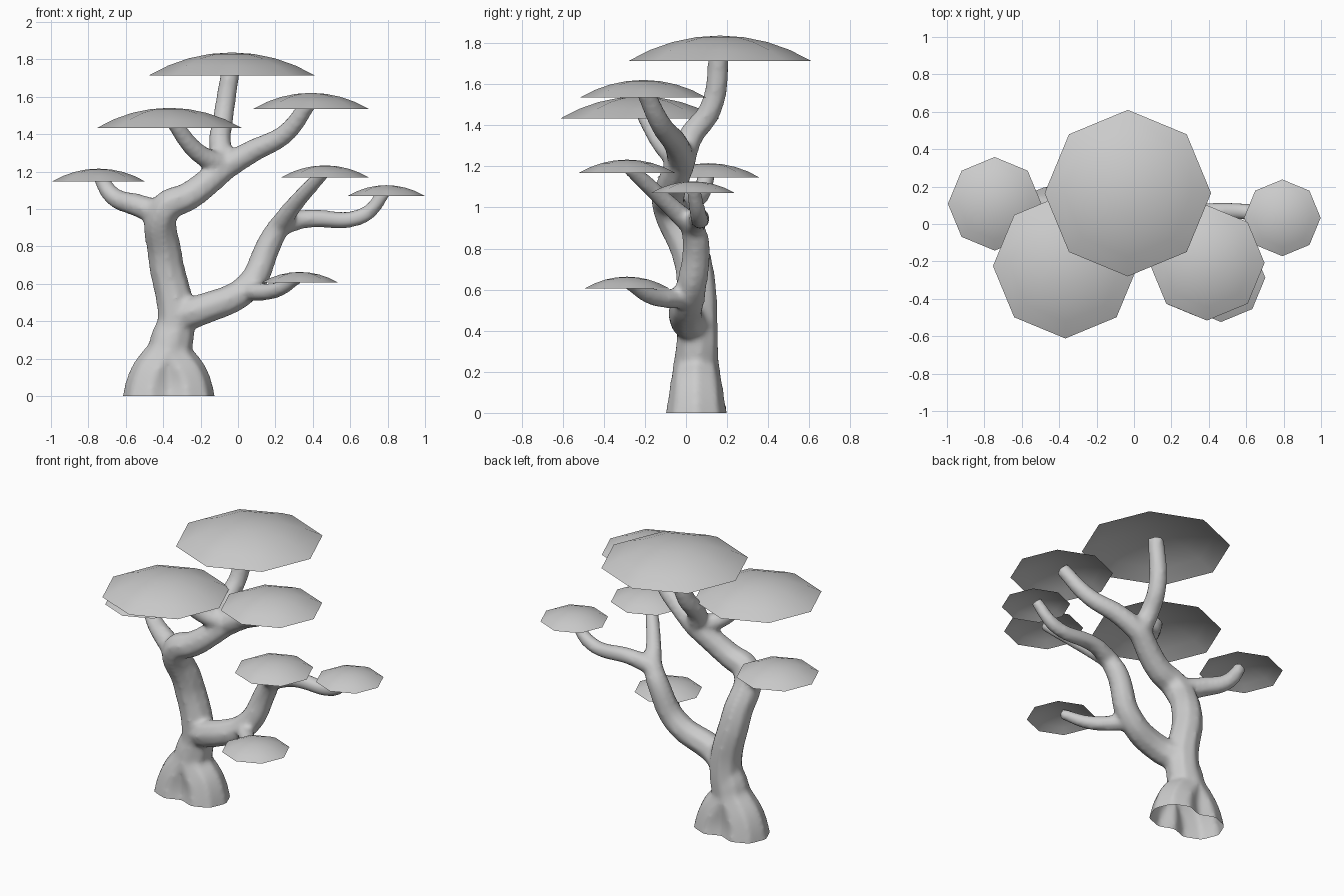
import bpy, bmesh, math
from mathutils import Vector

if "Cube" in bpy.data.objects:
    bpy.data.objects.remove(bpy.data.objects["Cube"])

DOME = .278            # pad height / pad radius
limbs = []             # (points, start radius, end radius)


def limb(points, r0, r1):
    limbs.append(([Vector(p) for p in points], r0, r1))


def leaf_pad(name, x, y, z, r, sides=8, rings=4):
    # open eight-sided spherical cap
    h = r * DOME
    R = (r * r + h * h) / (2 * h)
    bm = bmesh.new()
    rows = []
    for k in range(1, rings + 1):
        a = math.asin(r / R) * k / rings
        rows.append([bm.verts.new((R * math.sin(a) * math.cos(math.tau * s / sides),
                                   R * math.sin(a) * math.sin(math.tau * s / sides),
                                   h - R * (1 - math.cos(a)))) for s in range(sides)])
    top = bm.verts.new((0, 0, h))
    for s in range(sides):
        t = (s + 1) % sides
        bm.faces.new((top, rows[0][s], rows[0][t]))
        for a, b in zip(rows, rows[1:]):
            bm.faces.new((a[s], b[s], b[t], a[t]))
    for f in bm.faces:
        f.smooth = True
    me = bpy.data.meshes.new(name)
    bm.to_mesh(me)
    bm.free()
    ob = bpy.data.objects.new(name, me)
    ob.location = (x, y, z)
    bpy.context.collection.objects.link(ob)


def branch(name, pad, points, r0, r1):
    # branch that ends inside the leaf pad it carries
    x, y, z, r = pad
    leaf_pad(name + "_leaf_pad", x, y, z, r)
    limb(points + [(x, y, z + r * DOME * .55)], r0, r1)


def tubes():
    # every limb as a tapered round tube
    cu = bpy.data.curves.new("limb_paths", 'CURVE')
    cu.dimensions = '3D'
    cu.bevel_depth = 1
    cu.bevel_resolution = 2
    cu.resolution_u = 8
    cu.use_fill_caps = True
    for pts, r0, r1 in limbs:
        sp = cu.splines.new('BEZIER')
        sp.bezier_points.add(len(pts) - 1)
        for i, bp in enumerate(sp.bezier_points):
            bp.co = pts[i]
            bp.radius = r0 + (r1 - r0) * i / (len(pts) - 1)
            bp.handle_left_type = bp.handle_right_type = 'AUTO'
    return bpy.data.objects.new("limb_paths", cu)


def evaluated_mesh(ob):
    bpy.context.view_layer.update()
    dg = bpy.context.evaluated_depsgraph_get()
    return bpy.data.meshes.new_from_object(ob.evaluated_get(dg))


def build_tree():
    src = tubes()
    bpy.context.collection.objects.link(src)
    me = evaluated_mesh(src)
    bpy.data.objects.remove(src)
    bm = bmesh.new()
    bm.from_mesh(me)
    bmesh.ops.remove_doubles(bm, verts=bm.verts, dist=1e-5)
    bmesh.ops.recalc_face_normals(bm, faces=bm.faces)
    bm.to_mesh(me)
    bm.free()

    # fuse into one skin and blend the forks
    tree = bpy.data.objects.new("trunk_and_branches", me)
    bpy.context.collection.objects.link(tree)
    fuse = tree.modifiers.new("fuse", 'REMESH')
    fuse.mode = 'VOXEL'
    fuse.voxel_size = .015
    blend = tree.modifiers.new("blend", 'SMOOTH')
    blend.iterations = 8
    tree.data = evaluated_mesh(tree)
    tree.modifiers.clear()

    # cut flat at the ground, left open
    bm = bmesh.new()
    bm.from_mesh(tree.data)
    bmesh.ops.bisect_plane(bm, geom=bm.verts[:] + bm.edges[:] + bm.faces[:],
                           plane_co=(0, 0, 0), plane_no=(0, 0, 1), clear_inner=True)
    for f in bm.faces:
        f.smooth = True
    bm.to_mesh(tree.data)
    bm.free()


# forks shared by several limbs
crotch = (-.33, .055, .42)
upper_fork = (-.06, -.02, 1.23)
right_fork = (.22, .03, .91)

# root flares and trunk
for s in (-1, 1):
    limb([(-.37 + s * .1, .05, -.08), (-.37 + s * .085, .05, .08), (-.37, .05, .25), crotch], .165, .085)
limb([(-.37, .05, .15), crotch, (-.39, .03, .75), (-.39, -.08, 1), (-.26, -.08, 1.07), upper_fork], .11, .072)

# right limb
limb([crotch, (-.2, 0, .46), (.05, .02, .58), (.17, .05, .82), right_fork], .095, .06)

# branches with their leaf pads (x, y, base z, radius)
branch("crown", (-.033, .165, 1.713, .445), [upper_fork, (-.095, .02, 1.34), (-.08, .12, 1.48)], .068, .052)
branch("upper_left", (-.367, -.225, 1.433, .387), [upper_fork, (-.2, -.1, 1.29)], .065, .042)
branch("upper_right", (.39, -.208, 1.535, .308), [upper_fork, (.08, -.05, 1.31), (.25, -.12, 1.4)], .072, .045)
branch("left", (-.745, .108, 1.146, .25), [(-.4, -.07, .97), (-.54, -.01, 1.02), (-.67, .07, 1.07)], .075, .04)
branch("right_front", (.465, -.287, 1.167, .237), [right_fork, (.3, -.09, 1.02)], .058, .037)
branch("right", (.793, .033, 1.07, .205), [right_fork, (.35, .06, .945), (.67, .06, .965)], .06, .036)
branch("low_front", (.33, -.287, .606, .205), [(.03, .01, .56), (.2, -.16, .565)], .055, .034)

build_tree()
